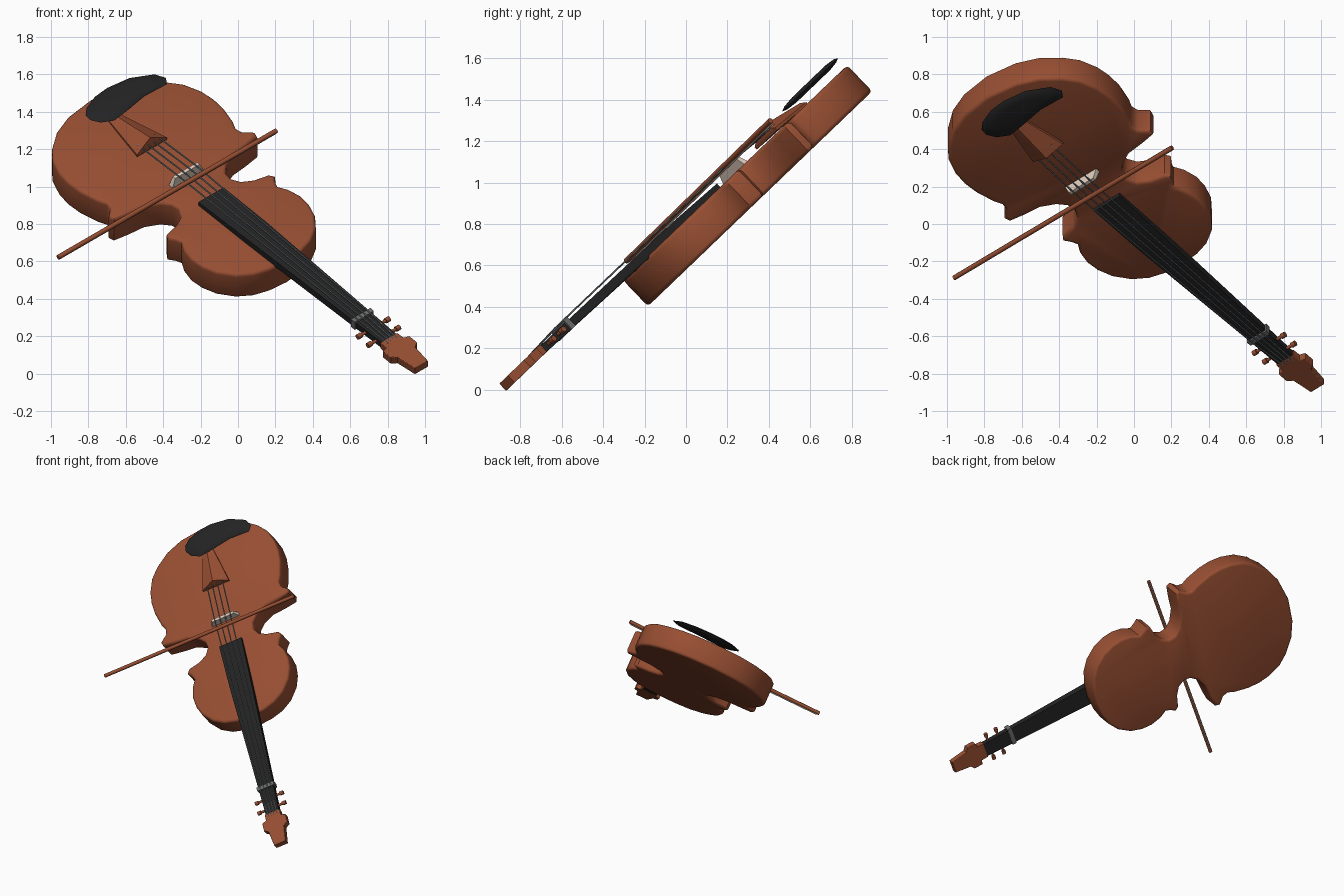
import bpy, bmesh, math
from mathutils import Matrix, Vector

if "Cube" in bpy.data.objects:
    bpy.data.objects.remove(bpy.data.objects["Cube"])

# Instrument frame: s = across, t = towards the tail, w = out of the front
A = math.radians(43.8)
c, n = math.cos(A), math.sin(A)
tilt = Matrix(((1, 0, 0), (0, c, -n), (0, n, c)))
spin = Matrix(((0.766, -0.643, 0), (0.643, 0.766, 0), (0, 0, 1)))
FRAME = Matrix.Translation(tilt @ spin @ Vector((0.365, 0, 0))) @ (tilt @ spin).to_4x4()


def material(name, rgb):
    m = bpy.data.materials.new(name)
    m.diffuse_color = (*rgb, 1)
    m.use_nodes = True
    m.node_tree.nodes["Principled BSDF"].inputs["Base Color"].default_value = m.diffuse_color
    return m


WOOD = material("varnished_wood", (0.31, 0.077, 0.032))
BLACK = material("ebony_black", (0.017, 0.017, 0.017))
STRING = material("string_grey", (0.17, 0.19, 0.2))
NUT = material("nut_grey", (0.15, 0.15, 0.15))
PALE = material("pale_maple", (0.72, 0.6, 0.5))


def finish(name, bm, mat, smooth=None):
    bmesh.ops.recalc_face_normals(bm, faces=bm.faces)
    me = bpy.data.meshes.new(name)
    bm.to_mesh(me)
    bm.free()
    me.materials.append(mat)
    ob = bpy.data.objects.new(name, me)
    ob.matrix_world = FRAME
    bpy.context.collection.objects.link(ob)
    if smooth:
        bpy.ops.object.select_all(action='DESELECT')
        ob.select_set(True)
        bpy.context.view_layer.objects.active = ob
        bpy.ops.object.shade_smooth_by_angle(angle=math.radians(smooth))
    return ob


def prism(name, outline, w0, w1, mat, bevel=0, smooth=None):
    """Extrude an (s, t) outline between two heights, rounding the rims."""
    bm = bmesh.new()
    face = bm.faces.new([bm.verts.new((s, t, w0)) for s, t in outline])
    ext = bmesh.ops.extrude_face_region(bm, geom=[face], use_keep_orig=True)
    for g in ext["geom"]:
        if isinstance(g, bmesh.types.BMVert):
            g.co.z = w1
    if bevel:
        rims = [e for e in bm.edges if abs(e.verts[0].co.z - e.verts[1].co.z) < 1e-5]
        bmesh.ops.bevel(bm, geom=rims, offset=bevel, segments=3, profile=0.5,
                        affect='EDGES', clamp_overlap=False)
    return finish(name, bm, mat, smooth)


def hull(name, pts, mat):
    bm = bmesh.new()
    for p in pts:
        bm.verts.new(p)
    bmesh.ops.convex_hull(bm, input=bm.verts)
    bmesh.ops.dissolve_limit(bm, angle_limit=0.01, verts=bm.verts, edges=bm.edges)
    return finish(name, bm, mat)


def rod(name, a, b, r, mat, sides=8, r2=None):
    a, b = Vector(a), Vector(b)
    d = b - a
    m = Matrix.Translation((a + b) / 2) @ d.to_track_quat('Z', 'Y').to_matrix().to_4x4()
    bm = bmesh.new()
    bmesh.ops.create_cone(bm, cap_ends=True, segments=sides, radius1=r,
                          radius2=r2 or r, depth=d.length, matrix=m)
    return finish(name, bm, mat, 50)


def mirrored(half):
    return half + [(-s, t) for s, t in reversed(half) if s > 0]


# Body: upper bout, corners, waist and lower bout
half = [(0, 0.03), (0.11, 0.04), (0.2, 0.067), (0.28, 0.12), (0.345, 0.205),
        (0.375, 0.29), (0.382, 0.37), (0.365, 0.45), (0.335, 0.505), (0.35, 0.54),
        (0.376, 0.575), (0.355, 0.605), (0.27, 0.625), (0.21, 0.66), (0.183, 0.71),
        (0.19, 0.76), (0.23, 0.805), (0.31, 0.845), (0.41, 0.855), (0.5, 0.87),
        (0.51, 0.905), (0.46, 0.95), (0.452, 0.99), (0.475, 1.04), (0.502, 1.15),
        (0.508, 1.24), (0.497, 1.33), (0.46, 1.43), (0.4, 1.505), (0.3, 1.585),
        (0.18, 1.635), (0, 1.66)]
prism("body", mirrored(half), 0.418, 0.592, WOOD, 0.02, 40)

# Fingerboard and neck in one tapered bar
hull("fingerboard", [(x * sg, t, w) for sg in (-1, 1) for x, t, w in (
    (0.088, 0.66, 0.57), (0.088, 0.66, 0.615), (0.083, 0.3, 0.59), (0.083, 0.3, 0.628),
    (0.05, -0.87, 0.6), (0.05, -0.87, 0.64))], BLACK)

# Nut wrapped around the neck
prism("nut", [(-0.068, -0.585), (0.068, -0.585), (0.066, -0.615), (-0.066, -0.615)],
      0.592, 0.65, NUT)

# Head with wide shoulders and a narrow tip
prism("head", mirrored([(0.058, -0.82), (0.06, -0.87), (0.092, -0.88), (0.092, -0.945),
                        (0.062, -0.965), (0.045, -1.09)]), 0.597, 0.645, WOOD, 0.004)

# Tuning pegs, two on each side
for side in (-1, 1):
    for i, t in enumerate((-0.69, -0.775)):
        rod(f"peg_{i}_{side}", (0.04 * side, t, 0.62), (0.1 * side, t, 0.62), 0.009, WOOD)
        rod(f"peg_knob_{i}_{side}", (0.085 * side, t, 0.62), (0.112 * side, t, 0.62), 0.015, WOOD)

# Bridge
hull("bridge", [(x * sg, t, w) for sg in (-1, 1) for x, t, w in (
    (0.11, 0.85, 0.588), (0.11, 0.88, 0.588), (0.085, 0.855, 0.645), (0.085, 0.875, 0.645))], PALE)

# Tailpiece with a raised ridge
hull("tailpiece", [(0, 1.165, 0.668), (0, 1.46, 0.618)] + [
    (x * sg, t, w) for sg in (-1, 1) for x, t, w in (
        (0.104, 1.15, 0.6), (0.104, 1.15, 0.615), (0.04, 1.46, 0.588), (0.04, 1.46, 0.6))], WOOD)

# Strings run over the bridge and the nut
for i in range(4):
    k = (i - 1.5) / 1.5
    path = [(0.06 * k, 1.2, 0.628), (0.062 * k, 0.865, 0.648),
            (0.042 * k, -0.6, 0.652), (0.032 * k, -0.85, 0.642)]
    for j in range(3):
        rod(f"string_{i}_{j}", path[j], path[j + 1], 0.0042, STRING, 6)

# Chin rest: a thin lens over a kidney outline
outline = [(-0.10, 1.575), (-0.14, 1.535), (-0.145, 1.49), (-0.115, 1.44), (-0.05, 1.405),
           (0.06, 1.42), (0.196, 1.445), (0.347, 1.439), (0.374, 1.48), (0.345, 1.54),
           (0.224, 1.604), (0.083, 1.622), (-0.01, 1.612)]
bm = bmesh.new()
rings = []
for scale, w in ((0.6, 0.632), (0.88, 0.638), (1, 0.648), (0.88, 0.658), (0.6, 0.664)):
    rings.append([bm.verts.new((0.11 + (s - 0.11) * scale, 1.515 + (t - 1.515) * scale, w))
                  for s, t in outline])
for lo, hi in zip(rings, rings[1:]):
    for i in range(len(lo)):
        j = (i + 1) % len(lo)
        bm.faces.new((lo[i], lo[j], hi[j], hi[i]))
bm.faces.new(rings[0])
bm.faces.new(rings[-1])
finish("chin_rest", bm, BLACK, 60)


# Bow lying across the strings, with its hair just below the stick
def on_plane(u, v, w):
    return (0.766 * u + 0.643 * v - 0.365, -0.643 * u + 0.766 * v, w)


rod("bow_stick", on_plane(-0.962, 0.222, 0.648), on_plane(0.205, 1.193, 0.655), 0.0135, WOOD)
rod("bow_hair", on_plane(-0.95, 0.232, 0.632), on_plane(0.195, 1.185, 0.638), 0.004, PALE, 6)
